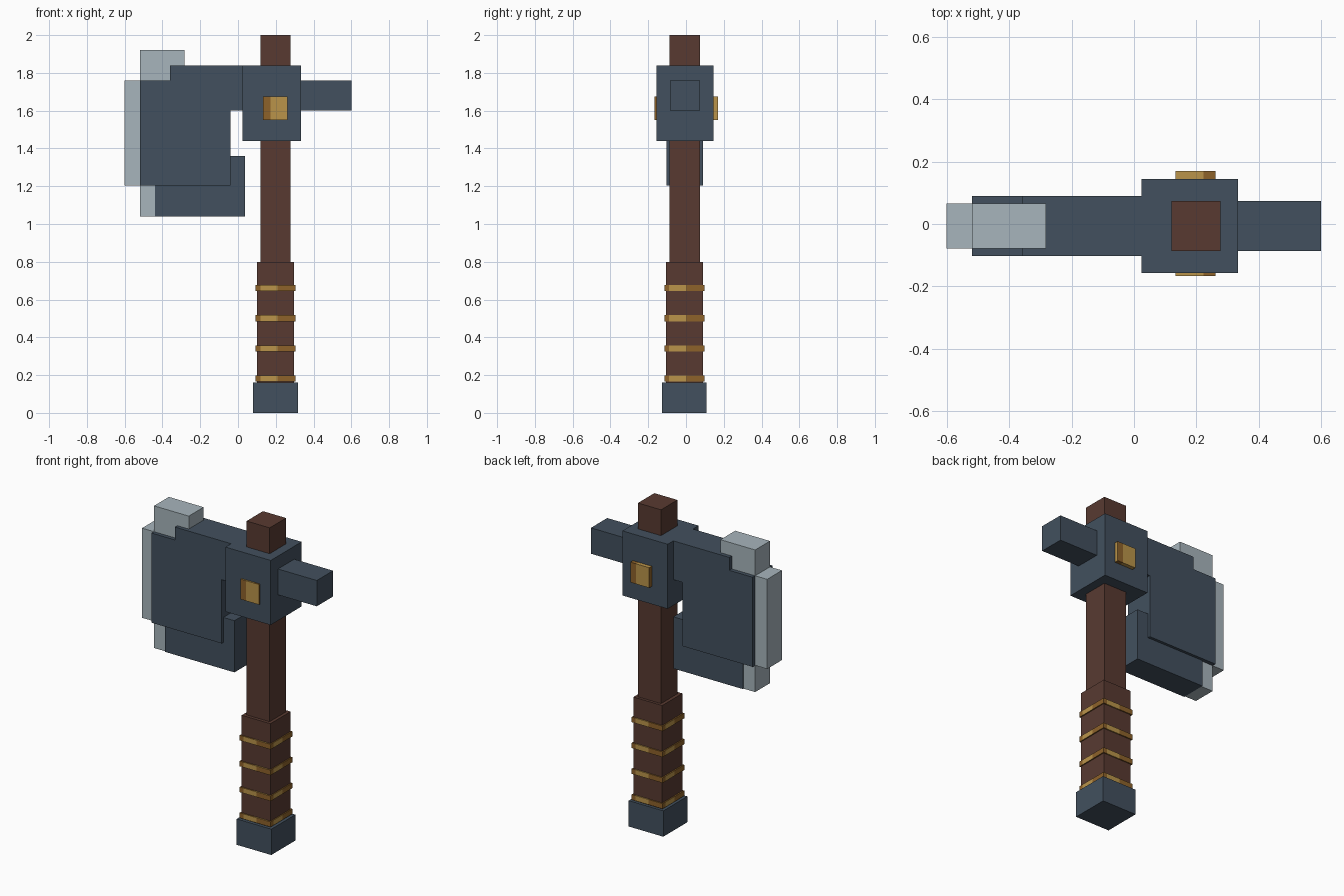
import bpy, bmesh
from mathutils import Vector

cube = bpy.data.objects.get("Cube")
if cube:
    bpy.data.objects.remove(cube, do_unlink=True)


def srgb(c):
    c /= 255
    return c / 12.92 if c <= 0.04045 else ((c + 0.055) / 1.055) ** 2.4


def material(name, rgb):
    m = bpy.data.materials.new(name)
    col = (*[srgb(c) for c in rgb], 1)
    m.diffuse_color = col
    m.use_nodes = True
    bsdf = m.node_tree.nodes["Principled BSDF"]
    bsdf.inputs["Base Color"].default_value = col
    bsdf.inputs["Roughness"].default_value = 0.8
    return m


steel = material("dark steel", (66, 80, 94))
edge = material("pale steel", (167, 181, 188))
wood = material("brown wood", (88, 58, 49))
gold = material("light gold", (186, 148, 74))
bronze = material("dark gold", (141, 98, 42))


def finish(name, bm, mats):
    bmesh.ops.recalc_face_normals(bm, faces=bm.faces)
    me = bpy.data.meshes.new(name)
    bm.to_mesh(me)
    bm.free()
    for m in mats:
        me.materials.append(m)
    ob = bpy.data.objects.new(name, me)
    bpy.context.collection.objects.link(ob)
    return ob


def box_mesh(lo, hi):
    bm = bmesh.new()
    bmesh.ops.create_cube(bm, size=1)
    lo, hi = Vector(lo), Vector(hi)
    for v in bm.verts:
        v.co = (lo + hi) / 2 + v.co * (hi - lo)
    return bm


def box(name, lo, hi, mat):
    return finish(name, box_mesh(lo, hi), [mat])


def plate(name, profile, y0, y1, mat):
    """Extrude an x-z outline from y0 to y1."""
    bm = bmesh.new()
    face = bm.faces.new([bm.verts.new((x, y0, z)) for x, z in profile])
    new = bmesh.ops.extrude_face_region(bm, geom=[face])["geom"]
    bmesh.ops.translate(bm, vec=(0, y1 - y0, 0),
                        verts=[g for g in new if isinstance(g, bmesh.types.BMVert)])
    return finish(name, bm, [mat])


def striped_box(name, lo, hi, cuts, is_light):
    """Gold box with vertical stripes, repeated on each side face."""
    bm = box_mesh(lo, hi)
    mid = (Vector(lo) + Vector(hi)) / 2
    for axis in (Vector((1, 0, 0)), Vector((0, 1, 0))):
        for d in {s * c for c in cuts for s in (-1, 1)}:
            bmesh.ops.bisect_plane(bm, geom=bm.verts[:] + bm.edges[:] + bm.faces[:],
                                   plane_co=mid + axis * d, plane_no=axis)
    bm.normal_update()
    for f in bm.faces:
        off = f.calc_center_median() - mid
        if abs(f.normal.z) > 0.5:
            s = -off.x          # top and bottom are striped along x
        else:
            s = off.dot(Vector((0, 0, 1)).cross(f.normal))
        f.material_index = 0 if is_light(s) else 1
    return finish(name, bm, [gold, bronze])


# Handle
box("pommel", (0.08, -0.127, 0), (0.317, 0.108, 0.16), steel)
box("grip", (0.10, -0.107, 0.16), (0.297, 0.09, 0.80), wood)
box("shaft", (0.12, -0.087, 0.80), (0.278, 0.073, 2.0), wood)

# Gold rings around the grip
for i in range(4):
    z = 0.165 + 0.16 * i
    striped_box(f"grip_ring_{i + 1}", (0.092, -0.115, z), (0.304, 0.097, z + 0.032),
                (0.08, 0.01), lambda s: -0.08 < s < 0.01)

# Head block, poll and through-rivet
box("head_block", (0.024, -0.157, 1.44), (0.334, 0.145, 1.84), steel)
box("poll", (0.334, -0.086, 1.60), (0.60, 0.073, 1.76), steel)
striped_box("head_rivet", (0.133, -0.167, 1.55), (0.262, 0.17, 1.675),
            (0.026,), lambda s: s > -0.026)

# Blade body with its stepped outline, and the lower beard
plate("blade_body", [(-0.52, 1.205), (-0.04, 1.205), (-0.04, 1.60), (0.024, 1.60),
                     (0.024, 1.84), (-0.36, 1.84), (-0.36, 1.76), (-0.52, 1.76)],
      -0.102, 0.09, steel)
box("blade_beard", (-0.44, -0.086, 1.04), (0.036, 0.073, 1.36), steel)

# Pale cutting edge
box("edge_front", (-0.602, -0.079, 1.205), (-0.50, 0.066, 1.76), edge)
box("edge_upper", (-0.52, -0.079, 1.74), (-0.282, 0.066, 1.92), edge)
box("edge_lower", (-0.52, -0.079, 1.04), (-0.44, 0.066, 1.22), edge)
